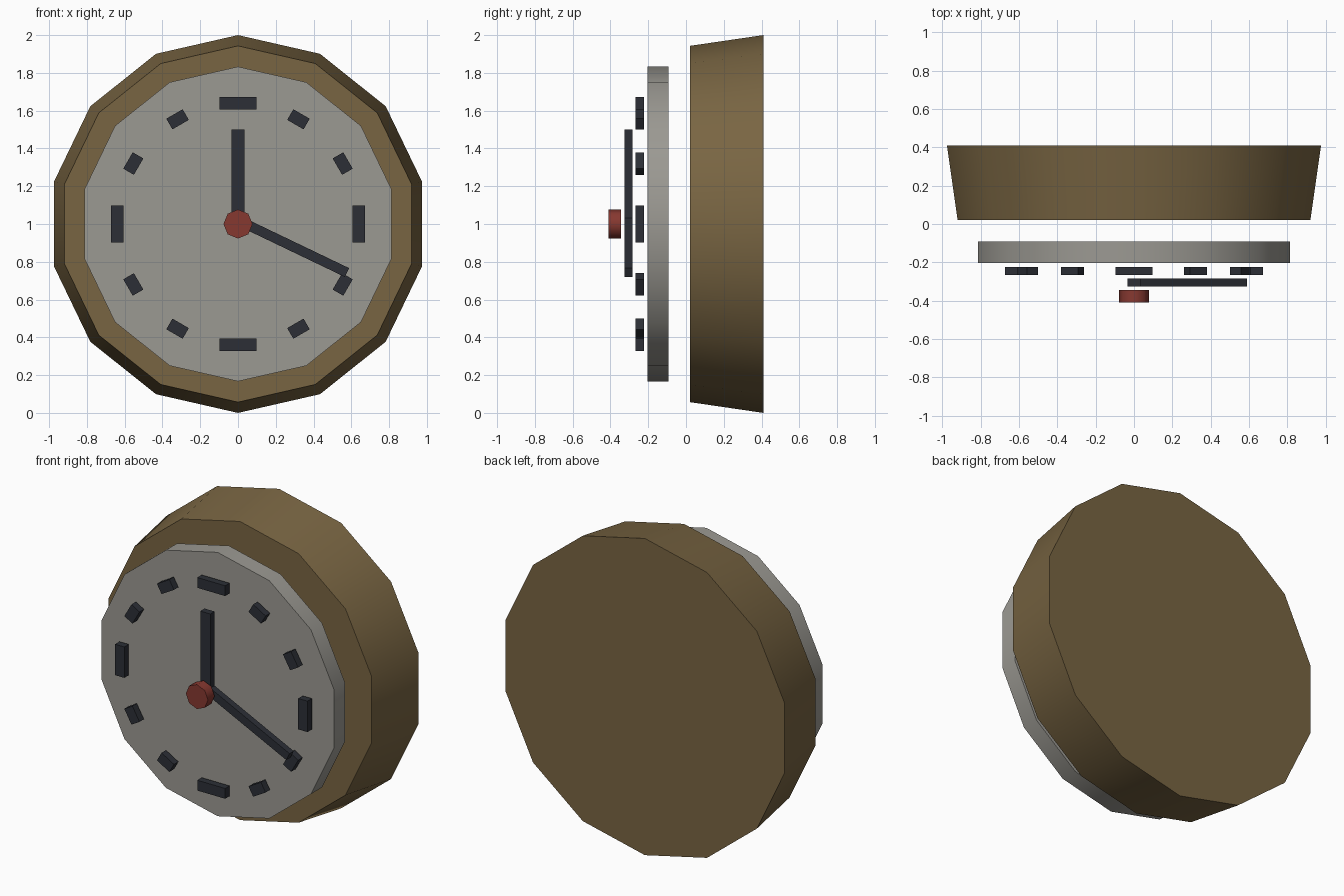
import bpy, bmesh
from math import sin, cos, pi, radians, atan2, hypot

if "Cube" in bpy.data.objects:
    bpy.data.objects.remove(bpy.data.objects["Cube"])

CZ = 1.0  # height of the clock centre


def material(name, rgb):
    m = bpy.data.materials.new(name)
    m.diffuse_color = (*rgb, 1)
    m.use_nodes = True
    m.node_tree.nodes["Principled BSDF"].inputs["Base Color"].default_value = m.diffuse_color
    return m


wood = material("wood", (0.19, 0.13, 0.055))
dial_grey = material("dial_grey", (0.33, 0.32, 0.29))
dark = material("dark", (0.025, 0.028, 0.037))
red = material("red", (0.24, 0.04, 0.03))


def finish(name, bm, mat, angle=None):
    bmesh.ops.recalc_face_normals(bm, faces=bm.faces)
    me = bpy.data.meshes.new(name)
    bm.to_mesh(me)
    bm.free()
    me.materials.append(mat)
    ob = bpy.data.objects.new(name, me)
    bpy.context.collection.objects.link(ob)
    if angle:
        bpy.ops.object.select_all(action='DESELECT')
        ob.select_set(True)
        bpy.context.view_layer.objects.active = ob
        bpy.ops.object.shade_smooth_by_angle(angle=radians(angle))
    return ob


def disc(name, sides, y_front, r_front, y_back, r_back, mat, angle):
    """Drum facing -y with a corner at the top."""
    bm = bmesh.new()
    rings = []
    for y, r in ((y_front, r_front), (y_back, r_back)):
        ring = [bm.verts.new((r * sin(2 * pi * i / sides), y,
                              CZ + r * cos(2 * pi * i / sides))) for i in range(sides)]
        bm.faces.new(ring)
        rings.append(ring)
    for i in range(sides):
        j = (i + 1) % sides
        bm.faces.new((rings[0][i], rings[0][j], rings[1][j], rings[1][i]))
    return finish(name, bm, mat, angle)


def bar(name, centre, size, turn, mat):
    """Box of (x, y, z) size, turned clockwise as seen from the front."""
    bm = bmesh.new()
    bmesh.ops.create_cube(bm, size=1)
    bmesh.ops.scale(bm, vec=size, verts=bm.verts)
    ob = finish(name, bm, mat)
    ob.location = centre
    ob.rotation_euler = (0, turn, 0)
    return ob


# Case and dial
disc("case", 14, 0.02, 0.943, 0.41, 1.0, wood, 35)
disc("dial", 14, -0.203, 0.833, -0.092, 0.833, dial_grey, 35)

# Hour marks, longer at the quarters
for i in range(12):
    a = i * pi / 6
    length = 0.195 if i % 3 == 0 else 0.1
    bar(f"hour_mark_{i}", (0.64 * sin(a), -0.245, CZ + 0.64 * cos(a)),
        (length, 0.044, 0.065), a, dark)


# Hands
def hand(name, x0, z0, x1, z1, width):
    dx, dz = x1 - x0, z1 - z0
    bar(name, ((x0 + x1) / 2, -0.305, (z0 + z1) / 2),
        (width, 0.042, hypot(dx, dz)), atan2(dx, dz), dark)


hand("upright_hand", 0, 1.0, 0, 1.5, 0.07)
hand("slanted_hand", 0.02, 1.01, 0.577, 0.743, 0.052)

# Centre hub
disc("hub", 8, -0.41, 0.077, -0.343, 0.077, red, 50)
